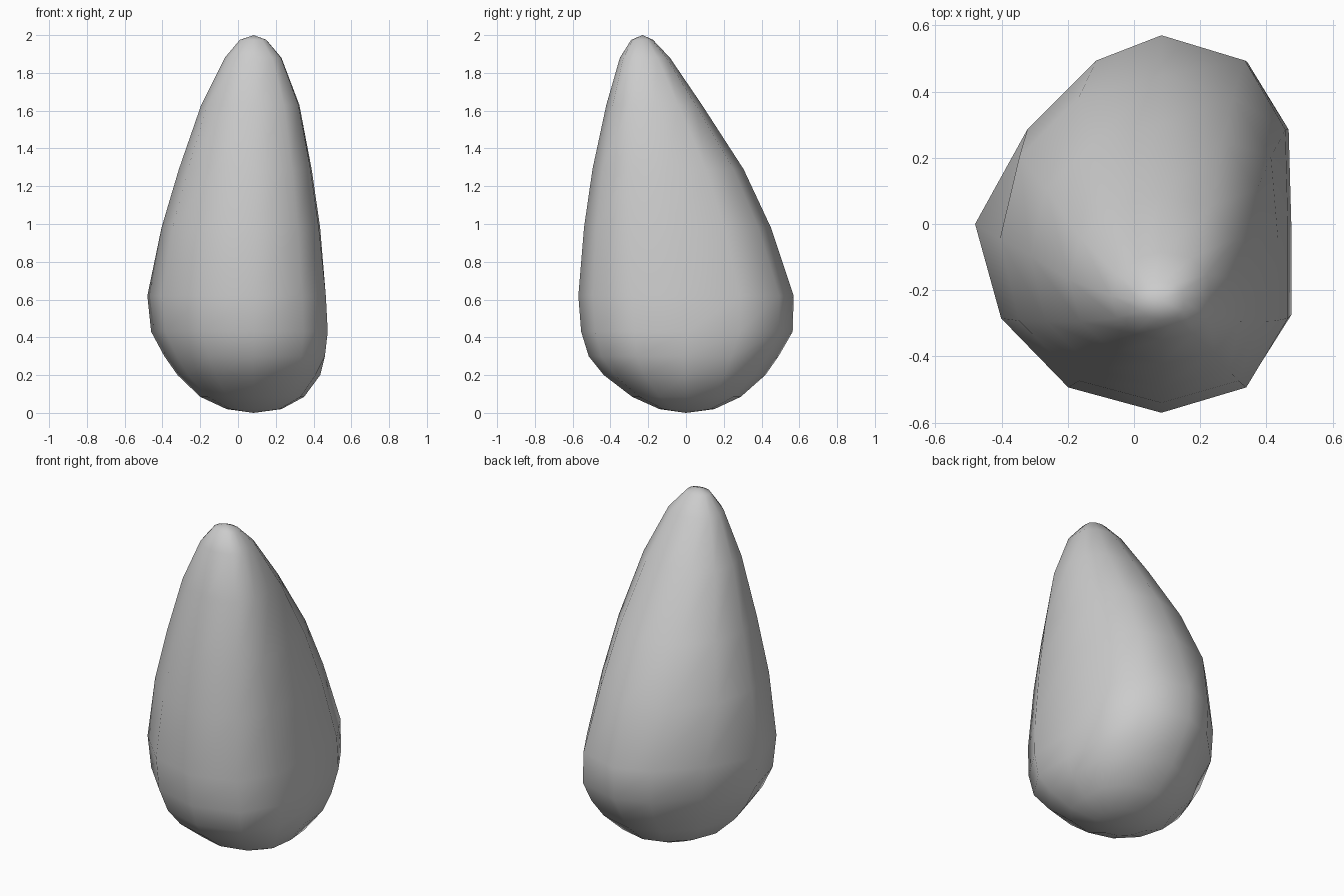
import bpy, bmesh, math

if "Cube" in bpy.data.objects:
    bpy.data.objects.remove(bpy.data.objects["Cube"])

# height, left x, right x, front y, back y of each ring
RINGS = [
    (0.02, -0.06, 0.23, -0.14, 0.15),
    (0.085, -0.20, 0.35, -0.285, 0.29),
    (0.20, -0.32, 0.435, -0.435, 0.42),
    (0.30, -0.39, 0.46, -0.515, 0.49),
    (0.43, -0.46, 0.475, -0.555, 0.565),
    (0.62, -0.48, 0.465, -0.57, 0.57),
    (0.98, -0.405, 0.435, -0.54, 0.45),
    (1.29, -0.313, 0.39, -0.495, 0.305),
    (1.63, -0.195, 0.325, -0.422, 0.085),
    (1.88, -0.07, 0.23, -0.35, -0.085),
    (1.975, 0.01, 0.15, -0.29, -0.175),
]
CX = 0.083
# sideways reach of the 12 plan points, from the bottom, belly and upper part
BOTTOM = [1, 0.95, 0.6, 0, -0.42, -0.8, -1, -0.86, -0.5, 0, 0.58, 0.93]
BELLY = [1, 0.98, 0.66, 0, -0.35, -0.72, -1, -0.86, -0.5, 0, 0.67, 1]
UPPER = [1, 0.94, 0.61, 0, -0.51, -0.88, -1, -0.88, -0.51, 0, 0.66, 0.98]

bm = bmesh.new()
loops = []
for z, xl, xr, yf, yb in RINGS:
    cy, ry = (yf + yb) / 2, (yb - yf) / 2
    reach = BOTTOM if z < 0.25 else BELLY if z < 0.8 else UPPER
    loop = []
    for k, u in enumerate(reach):
        x = CX + u * (xr - CX if u > 0 else CX - xl)
        loop.append(bm.verts.new((x, cy + ry * math.sin(k * math.pi / 6), z)))
    loops.append(loop)

# skin between rings, closed with a fan at each pole
bottom = bm.verts.new((CX, 0, 0))
top = bm.verts.new((CX, -0.23, 2))
n = len(BELLY)
for k in range(n):
    j = (k + 1) % n
    for a, b in zip(loops, loops[1:]):
        bm.faces.new((a[k], a[j], b[j], b[k]))
    bm.faces.new((bottom, loops[0][j], loops[0][k]))
    bm.faces.new((top, loops[-1][k], loops[-1][j]))
bmesh.ops.recalc_face_normals(bm, faces=bm.faces)
for f in bm.faces:
    f.smooth = True

mesh = bpy.data.meshes.new("tall_pebble")
bm.to_mesh(mesh)
bm.free()
bpy.context.collection.objects.link(bpy.data.objects.new("tall_pebble", mesh))
